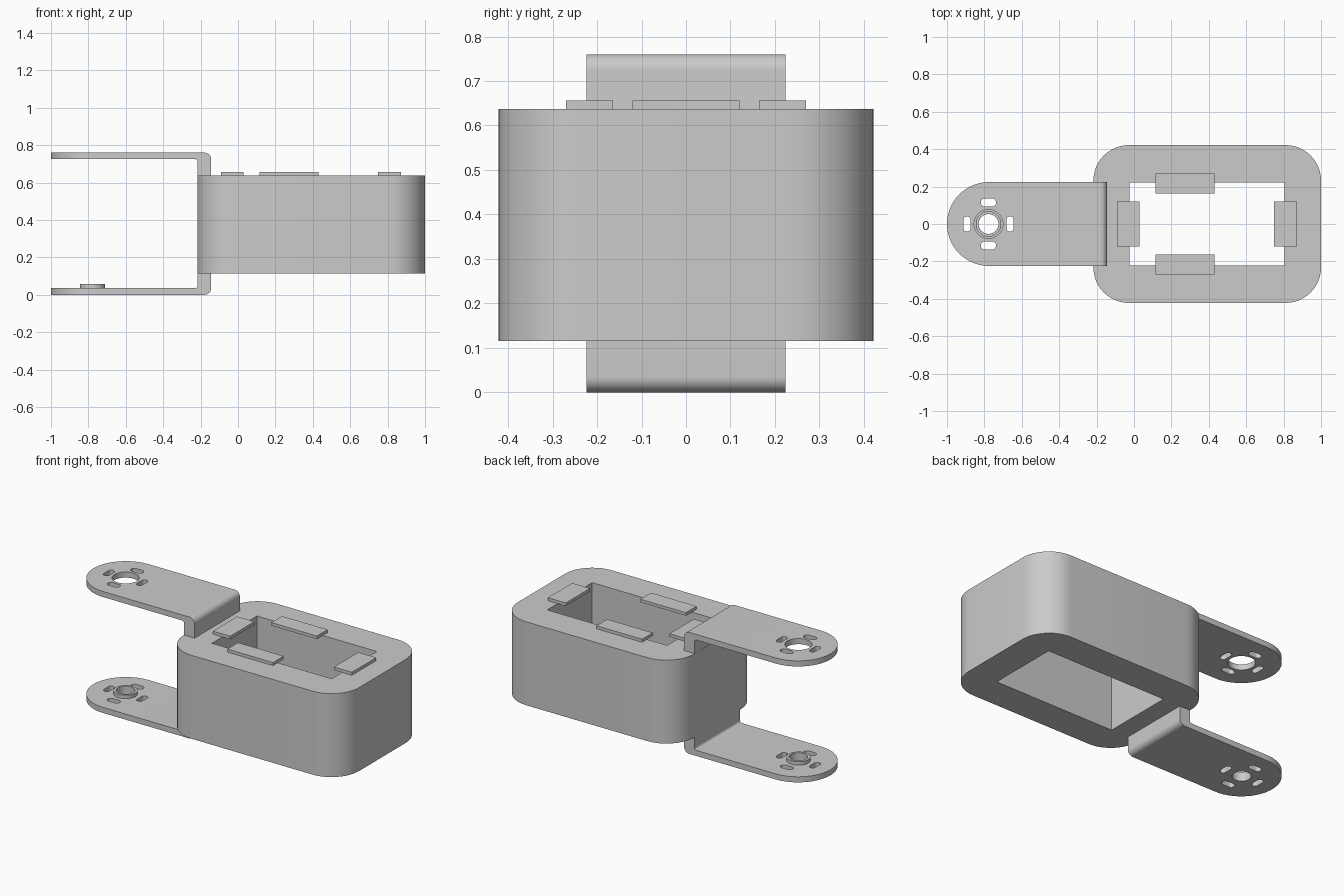
import bpy, bmesh, math
from mathutils import Vector

cube = bpy.data.objects.get("Cube")
if cube:
    bpy.data.objects.remove(cube, do_unlink=True)

grey = bpy.data.materials.new("plain_grey")
grey.use_nodes = True
COLOUR = (0.6, 0.6, 0.6, 1)
grey.diffuse_color = COLOUR
grey.node_tree.nodes["Principled BSDF"].inputs["Base Color"].default_value = COLOUR


def fillet(corners, steps=12):
    """Outline from right-angled corners (u, v, radius)."""
    out = []
    for i, (u, v, r) in enumerate(corners):
        p = Vector((u, v))
        if not r:
            out.append(p)
            continue
        a = (Vector(corners[i - 1][:2]) - p).normalized()
        b = (Vector(corners[(i + 1) % len(corners)][:2]) - p).normalized()
        for k in range(steps + 1):
            t = math.pi / 2 * k / steps
            q = p + r * (a + b) - r * (b * math.cos(t) + a * math.sin(t))
            if not out or (q - out[-1]).length > 1e-4:
                out.append(q)
    if (out[0] - out[-1]).length < 1e-4:
        out.pop()
    return out


def rect(cx, cy, w, h, r=0):
    return fillet([(cx + sx * w / 2, cy + sy * h / 2, r)
                   for sx, sy in ((-1, -1), (1, -1), (1, 1), (-1, 1))])


def prism(name, outline, low, high, axis="z"):
    """Extrude an outline along z, or an xz outline along y."""
    bm = bmesh.new()
    place = (lambda p, d: (p.x, p.y, d)) if axis == "z" else (lambda p, d: (p.x, d, p.y))
    face = bm.faces.new([bm.verts.new(place(p, low)) for p in outline])
    new = bmesh.ops.extrude_face_region(bm, geom=[face])["geom"]
    move = (0, 0, high - low) if axis == "z" else (0, high - low, 0)
    bmesh.ops.translate(bm, vec=move, verts=[g for g in new if isinstance(g, bmesh.types.BMVert)])
    bmesh.ops.recalc_face_normals(bm, faces=bm.faces)
    mesh = bpy.data.meshes.new(name)
    bm.to_mesh(mesh)
    bm.free()
    mesh.materials.append(grey)
    ob = bpy.data.objects.new(name, mesh)
    bpy.context.collection.objects.link(ob)
    return ob


def combine(ob, cutter, operation="DIFFERENCE"):
    """Apply a boolean and remove its cutter."""
    mod = ob.modifiers.new("cut", "BOOLEAN")
    mod.operation, mod.object, mod.solver = operation, cutter, "EXACT"
    bpy.context.view_layer.update()
    graph = bpy.context.evaluated_depsgraph_get()
    mesh = bpy.data.meshes.new_from_object(ob.evaluated_get(graph))
    ob.modifiers.clear()
    ob.data = mesh
    bpy.data.objects.remove(cutter, do_unlink=True)


def smooth(ob):
    bpy.ops.object.select_all(action="DESELECT")
    ob.select_set(True)
    bpy.context.view_layer.objects.active = ob
    bpy.ops.object.shade_smooth_by_angle(angle=math.radians(30))


# Hollow housing with rounded corners
BOTTOM, TOP = 0.115, 0.637
housing = prism("housing", rect(0.3915, 0, 1.217, 0.844, 0.19), BOTTOM, TOP)
combine(housing, prism("opening_cutter", rect(0.39, 0, 0.83, 0.446), -1, 2))
smooth(housing)

# Clips around the upper opening
for name, x, y, w, h in (("clip_right", -0.03, 0, 0.12, 0.24),
                         ("clip_left", 0.81, 0, 0.124, 0.24),
                         ("clip_front", 0.273, -0.217, 0.316, 0.106),
                         ("clip_back", 0.273, 0.217, 0.316, 0.106)):
    prism(name, rect(x, y, w, h), TOP, 0.656)

# C-shaped bracket with bent corners
INNER, OUTER, THICK, HEIGHT = -0.216, -0.144, 0.035, 0.76
bracket = prism("bracket", fillet([
    (-1.1, 0, 0), (OUTER, 0, 0.035), (OUTER, HEIGHT, 0.035), (-1.1, HEIGHT, 0),
    (-1.1, HEIGHT - THICK, 0), (INNER, HEIGHT - THICK, 0.015),
    (INNER, THICK, 0.015), (-1.1, THICK, 0)]), -0.4, 0.4, "y")
HALF = 0.224
tongue = fillet([(-1, -HALF, HALF), (0, -HALF, 0), (0, HALF, 0), (-1, HALF, HALF)], 20)
combine(bracket, prism("tongue_cutter", tongue, -1, 2), "INTERSECT")

# Pivot holes and the four slots around them
PX = -0.778


def disc(radius):
    return rect(PX, 0, 2 * radius, 2 * radius, radius)


combine(bracket, prism("upper_hole_cutter", disc(0.077), 0.4, 2))
combine(bracket, prism("lower_hole_cutter", disc(0.053), -1, 0.4))
for side in (-1, 1):
    combine(bracket, prism("slot_cutter", rect(PX + side * 0.115, 0, 0.038, 0.082, 0.019), -1, 2))
    combine(bracket, prism("slot_cutter", rect(PX, side * 0.115, 0.082, 0.042, 0.021), -1, 2))
smooth(bracket)

# Raised ring on the lower arm
ring = prism("pivot_ring", disc(0.068), THICK, 0.057)
combine(ring, prism("ring_cutter", disc(0.053), -1, 2))
smooth(ring)
